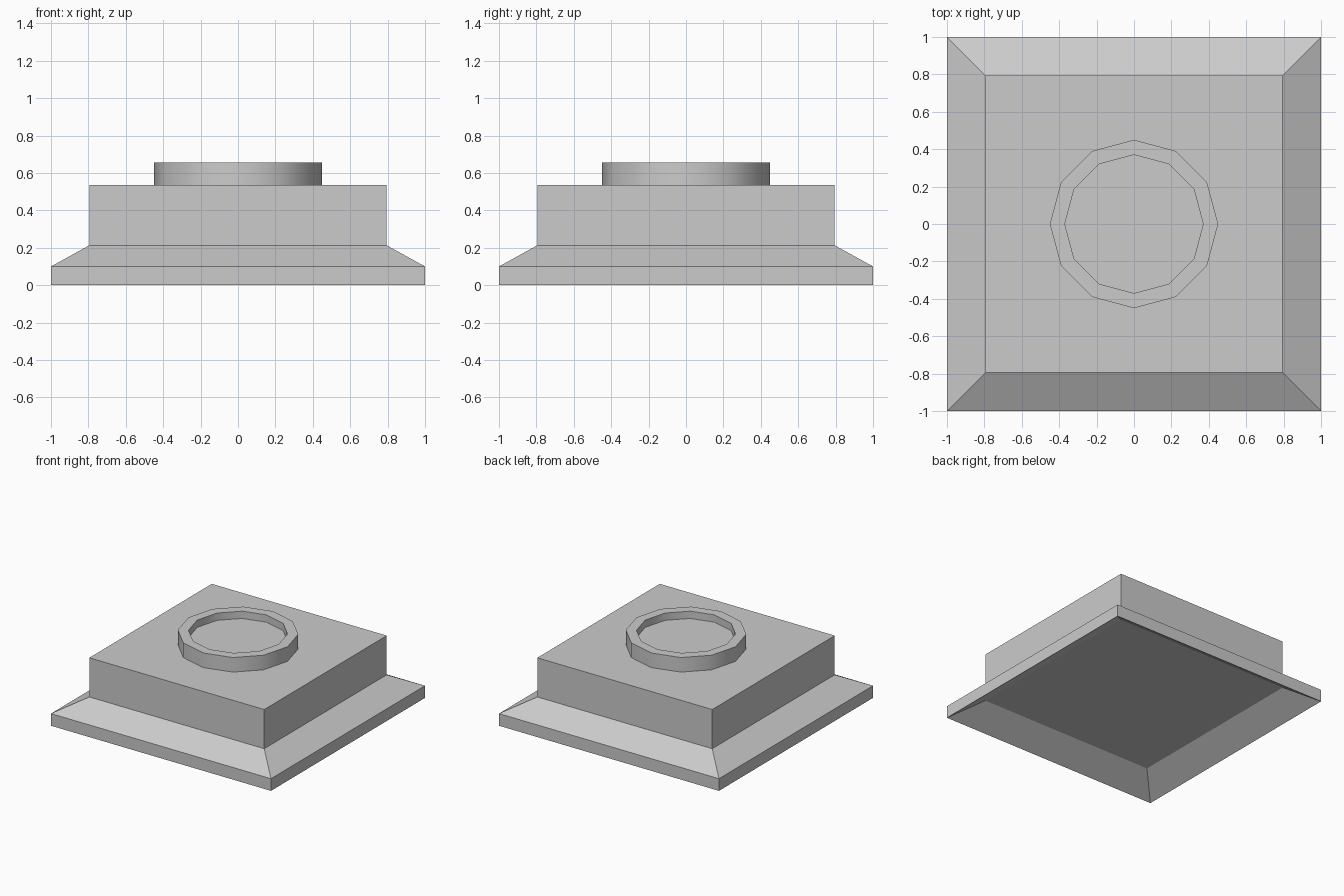
import bpy, bmesh, math

if "Cube" in bpy.data.objects:
    bpy.data.objects.remove(bpy.data.objects["Cube"])


def lathe(name, profile, sides, start, close_bottom=False, smooth=False):
    """Sweep a (radius, z) profile round z, then cap or leave as a closed loop."""
    bm = bmesh.new()
    rings = []
    for r, z in profile:
        rings.append([bm.verts.new((r * math.cos(start + 2 * math.pi * i / sides),
                                    r * math.sin(start + 2 * math.pi * i / sides), z))
                      for i in range(sides)])
    for a, b in zip(rings, rings[1:]):
        for i in range(sides):
            j = (i + 1) % sides
            bm.faces.new((a[i], a[j], b[j], b[i]))
    # flat caps at both ends of the profile
    bm.faces.new(rings[-1])
    if close_bottom:
        bm.faces.new(rings[0])
    bmesh.ops.recalc_face_normals(bm, faces=bm.faces)
    mesh = bpy.data.meshes.new(name)
    bm.to_mesh(mesh)
    bm.free()
    obj = bpy.data.objects.new(name, mesh)
    bpy.context.collection.objects.link(obj)
    if smooth:
        bpy.ops.object.select_all(action='DESELECT')
        obj.select_set(True)
        bpy.context.view_layer.objects.active = obj
        bpy.ops.object.shade_smooth_by_angle(angle=math.radians(35))
    return obj


R2 = math.sqrt(2)
body = 0.795

# Square plinth: hollow underside, upright rim, sloped shoulder and block body
lathe("base_block",
      [(body * R2, 0.135), (R2, 0.0), (R2, 0.1), (body * R2, 0.213), (body * R2, 0.535)],
      4, math.pi / 4, close_bottom=True)

# Twelve-sided collar with a shallow recessed top
lathe("top_collar",
      [(0.45, 0.535), (0.45, 0.655), (0.37, 0.655), (0.37, 0.595)],
      12, 0.0, close_bottom=True, smooth=True)
